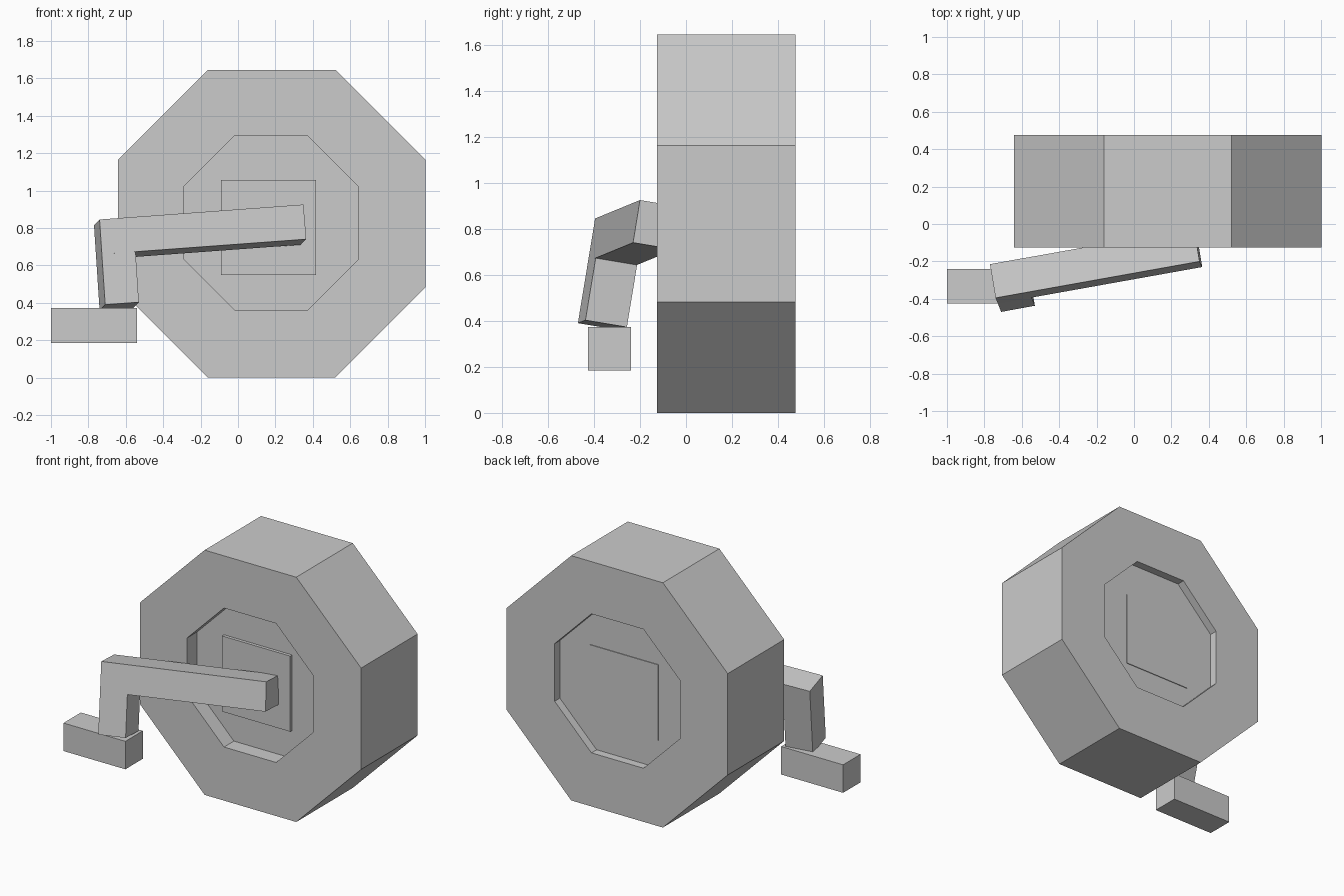
import bpy, bmesh, math
from mathutils import Vector

if "Cube" in bpy.data.objects:
    bpy.data.objects.remove(bpy.data.objects["Cube"])


def finish(bm, name):
    bmesh.ops.recalc_face_normals(bm, faces=bm.faces)
    me = bpy.data.meshes.new(name)
    bm.to_mesh(me)
    bm.free()
    ob = bpy.data.objects.new(name, me)
    bpy.context.collection.objects.link(ob)
    return ob


def octagon(cx, cz, apothem, y):
    r = apothem / math.cos(math.pi / 8)
    angles = [math.pi / 8 + i * math.pi / 4 for i in range(8)]
    return [(cx + r * math.cos(a), y, cz + r * math.sin(a)) for a in angles]


def block(name, corner, *edges):
    """Box from one corner and its three edge vectors (may be tilted)."""
    c = Vector(corner)
    a, b, d = (Vector(e) for e in edges)
    bm = bmesh.new()
    lo, hi = [[bm.verts.new(p + k) for p in (c, c + a, c + a + b, c + b)]
              for k in (Vector(), d)]
    bm.faces.new(lo)
    bm.faces.new(hi)
    for i in range(4):
        j = (i + 1) % 4
        bm.faces.new((lo[i], lo[j], hi[j], hi[i]))
    return finish(bm, name)


# wheel: one shell running from front recess floor, over the rim, to the back
bm = bmesh.new()
rings = [octagon(0.177, 0.827, 0.467, -0.02),
         octagon(0.177, 0.827, 0.467, -0.125),
         octagon(0.18, 0.8225, 0.8225, -0.125),
         octagon(0.18, 0.8225, 0.8225, 0.475),
         octagon(0.177, 0.827, 0.467, 0.475),
         octagon(0.177, 0.827, 0.467, 0.42)]
loops = [[bm.verts.new(p) for p in ring] for ring in rings]
for p, q in zip(loops, loops[1:]):
    for i in range(8):
        j = (i + 1) % 8
        bm.faces.new((p[i], p[j], q[j], q[i]))
bm.faces.new(loops[0])
bm.faces.new(loops[-1])
finish(bm, "wheel")

# square hub plate, slightly proud of both recess floors
block("hub", (-0.09, -0.041, 0.547), (0.507, 0, 0), (0, 0.466, 0), (0, 0, 0.508))

# tilted crank: arm and leg share the outer top corner
outer_corner = (-0.74, -0.395, 0.845)
thickness = (-0.03, 0.18, -0.03)
block("crank_arm", outer_corner, (1.09, 0.195, 0.08), thickness, (0.015, -0.03, -0.185))
block("crank_leg", outer_corner, (0.18, 0.033, 0.013), thickness, (0.03, -0.075, -0.455))

# pedal
block("pedal", (-1.0, -0.425, 0.185), (0.46, 0, 0), (0, 0.185, 0), (0, 0, 0.188))
